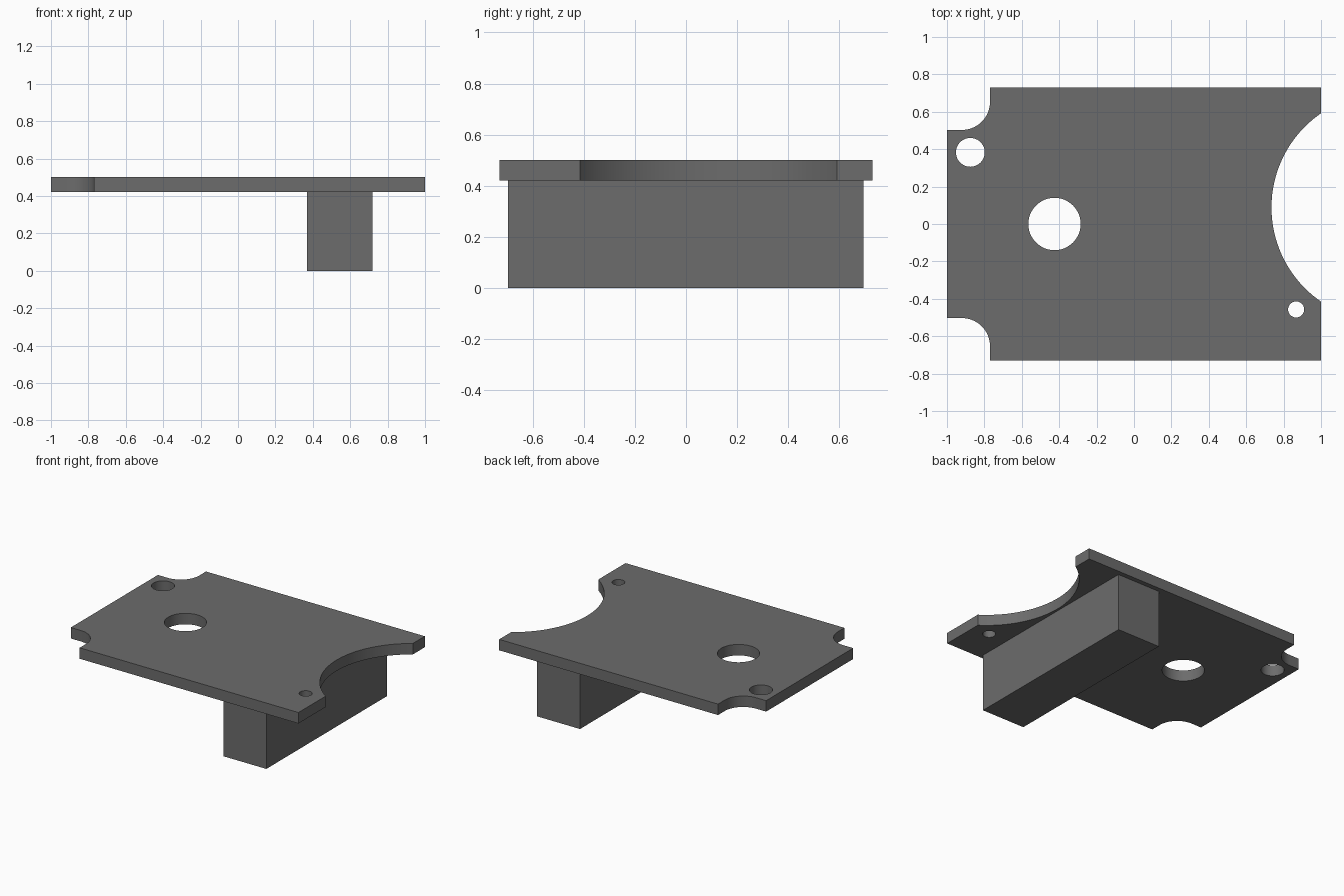
import bpy, bmesh
from math import cos, sin, radians, atan2, degrees

if "Cube" in bpy.data.objects:
    bpy.data.objects.remove(bpy.data.objects["Cube"])

Z0, Z1 = 0.42, 0.50

# Dark grey for the whole model
dark = bpy.data.materials.new("dark_grey")
dark.diffuse_color = (0.15, 0.15, 0.15, 1)
dark.use_nodes = True
dark.node_tree.nodes["Principled BSDF"].inputs["Base Color"].default_value = dark.diffuse_color


def arc(cx, cy, r, a0, a1, n):
    """Points on an arc, angles in degrees, both ends included."""
    angles = [radians(a0 + (a1 - a0) * i / n) for i in range(n + 1)]
    return [(cx + r * cos(a), cy + r * sin(a)) for a in angles]


def prism(name, outline, z0, z1):
    """Extrude a counter-clockwise outline from z0 to z1."""
    bm = bmesh.new()
    base = bm.faces.new([bm.verts.new((x, y, z0)) for x, y in outline])
    top = bmesh.ops.extrude_face_region(bm, geom=[base], use_keep_orig=True)["geom"]
    bmesh.ops.translate(bm, vec=(0, 0, z1 - z0),
                        verts=[v for v in top if isinstance(v, bmesh.types.BMVert)])
    bmesh.ops.recalc_face_normals(bm, faces=bm.faces)
    mesh = bpy.data.meshes.new(name)
    bm.to_mesh(mesh)
    bm.free()
    mesh.materials.append(dark)
    obj = bpy.data.objects.new(name, mesh)
    bpy.context.collection.objects.link(obj)
    return obj


# Large round bite in the right edge, from its chord and depth
y_lo, y_hi, depth = -0.415, 0.592, 0.265
half = (y_hi - y_lo) / 2
r = (half ** 2 + depth ** 2) / (2 * depth)
cx, cy = 1 - depth + r, (y_lo + y_hi) / 2
a = degrees(atan2(half, cx - 1))
bite = arc(cx, cy, r, 180 + a, 180 - a, 48)

# Filleted corner notch, mirrored to the front
notch = [(-0.77, 0.73)] + arc(-0.92, 0.653, 0.15, 0, -90, 16) + [(-1, 0.503)]
mirrored = [(x, -y) for x, y in reversed(notch)]

# Plate
plate = prism("plate", [(1, -0.73)] + bite + [(1, 0.73)] + notch + mirrored, Z0, Z1)

# Through holes
for hx, hy, hr in [(-0.425, 0, 0.14), (-0.875, 0.383, 0.077), (0.867, -0.457, 0.043)]:
    cutter = prism("hole_cutter", arc(hx, hy, hr, 0, 360, 48)[:-1], Z0 - 0.1, Z1 + 0.1)
    cutter.hide_render = True
    bpy.context.view_layer.objects.active = plate
    mod = plate.modifiers.new("hole", "BOOLEAN")
    mod.operation, mod.solver, mod.object = "DIFFERENCE", "EXACT", cutter
    bpy.ops.object.modifier_apply(modifier=mod.name)
    bpy.data.objects.remove(cutter)

bpy.ops.object.select_all(action="DESELECT")
plate.select_set(True)
bpy.context.view_layer.objects.active = plate
bpy.ops.object.shade_smooth_by_angle(angle=radians(30))

# Support block under the plate
prism("support_block", [(0.37, -0.698), (0.718, -0.698), (0.718, 0.696), (0.37, 0.696)], 0, Z0)
